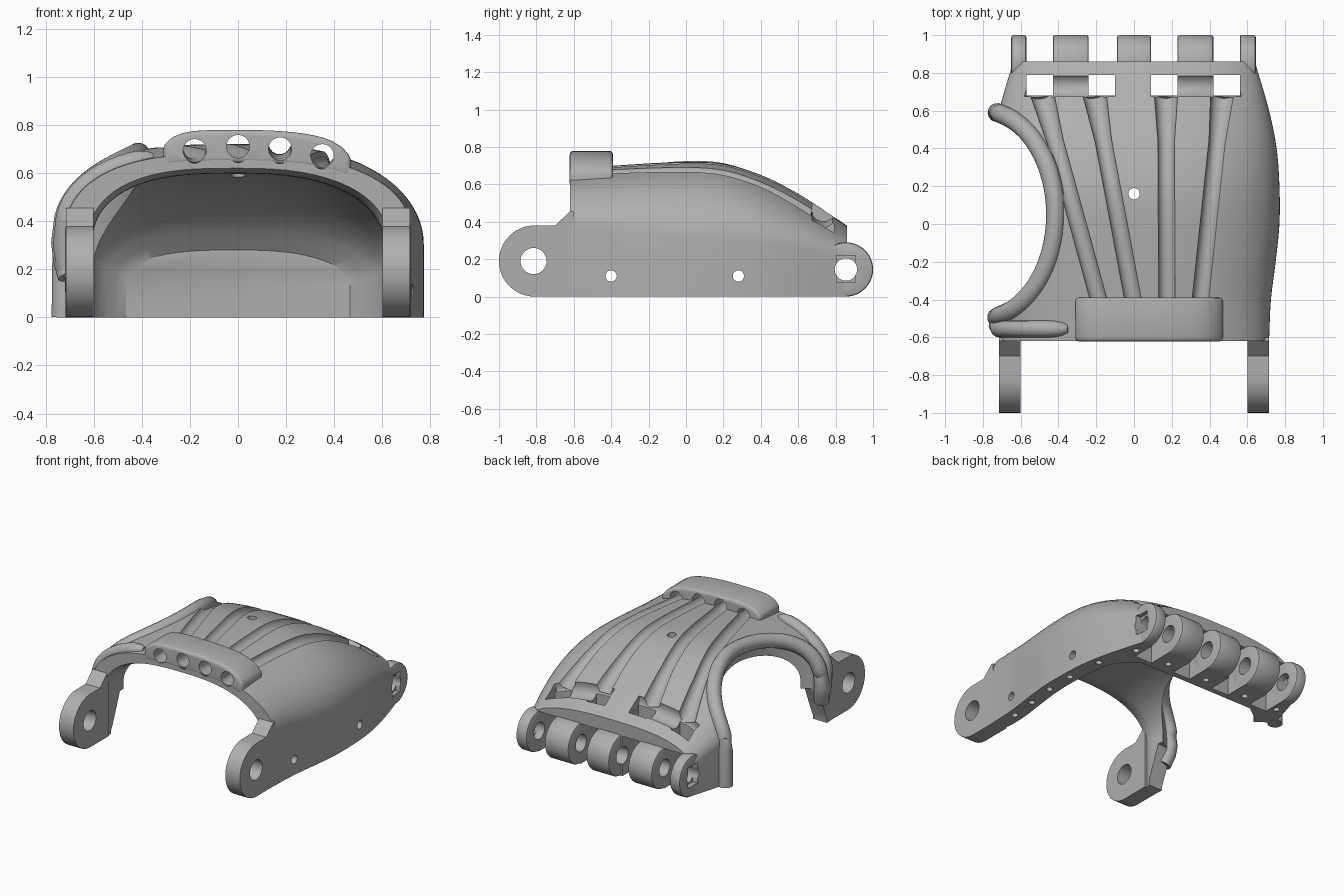
import bpy, bmesh, math
from mathutils import Matrix, Vector

if "Cube" in bpy.data.objects:
    bpy.data.objects.remove(bpy.data.objects["Cube"])

grey = bpy.data.materials.new("plain_grey")
grey.use_nodes = True
grey.diffuse_color = (0.43, 0.43, 0.43, 1)
grey.node_tree.nodes["Principled BSDF"].inputs["Base Color"].default_value = (0.43, 0.43, 0.43, 1)

# Profiles along the length, as (y, value)
CROWN = [(-0.62, 0.68), (-0.39, 0.70), (0, 0.72), (0.2, 0.71), (0.4, 0.65), (0.6, 0.55), (0.8, 0.42), (0.86, 0.38)]
WIDTH = [(-0.62, 0.715), (-0.4, 0.725), (-0.2, 0.75), (0, 0.77), (0.2, 0.77), (0.4, 0.755), (0.6, 0.715), (0.86, 0.64)]
SHOULDER = [(-0.62, 0.55), (0, 0.43), (0.3, 0.43), (0.6, 0.47), (0.86, 0.55)]
CEILING = [(-0.62, 0.62), (-0.54, 0.598), (0, 0.61), (0.2, 0.58), (0.4, 0.5), (0.55, 0.39), (0.64, 0.28)]
WALL = [(-0.62, 0.095), (-0.54, 0.115), (0.4, 0.12), (0.55, 0.15), (0.64, 0.24)]


def interp(table, y):
    """Smooth cubic through the table points."""
    y = min(max(y, table[0][0]), table[-1][0])
    n = len(table)
    i = max(k for k in range(n - 1) if table[k][0] <= y)

    def slope(k):
        a, b = table[max(k - 1, 0)], table[min(k + 1, n - 1)]
        return (b[1] - a[1]) / (b[0] - a[0])
    (y0, a), (y1, b) = table[i], table[i + 1]
    d = y1 - y0
    t = (y - y0) / d
    return ((1 + 2 * t) * (1 - t) ** 2 * a + t * (1 - t) ** 2 * d * slope(i)
            + t * t * (3 - 2 * t) * b + t * t * (t - 1) * d * slope(i + 1))


def side_shape(x, y):
    """Roundness power and shoulder height share; the thumb side is fuller."""
    return (2.5, interp(SHOULDER, y)) if x > 0 else (3, 0.55)


def surface_z(x, y):
    h, w = interp(CROWN, y), interp(WIDTH, y)
    p, f = side_shape(x, y)
    return h * (f + (1 - f) * math.sqrt(max(0, 1 - abs(x / w) ** p)))


def arch(y, w, h, base):
    """Closed arch section with upright legs."""
    pts = [Vector((w, y, base))]
    for i in range(41):
        t = math.pi * i / 40
        c = math.cos(t)
        p, f = side_shape(c, y)
        pts.append(Vector((math.copysign(w * abs(c) ** (2 / p), c), y, h * (f + (1 - f) * math.sin(t)))))
    return pts + [Vector((-w, y, base))]


def from_bmesh(name, bm):
    bmesh.ops.recalc_face_normals(bm, faces=bm.faces)
    me = bpy.data.meshes.new(name)
    bm.to_mesh(me)
    bm.free()
    ob = bpy.data.objects.new(name, me)
    me.materials.append(grey)
    bpy.context.collection.objects.link(ob)
    return ob


def loft(name, rings):
    bm = bmesh.new()
    vs = [[bm.verts.new(p) for p in r] for r in rings]
    n = len(rings[0])
    for a, b in zip(vs, vs[1:]):
        for i in range(n):
            j = (i + 1) % n
            bm.faces.new((a[i], a[j], b[j], b[i]))
    bm.faces.new(vs[0])
    bm.faces.new(vs[-1][::-1])
    return from_bmesh(name, bm)


def box(name, lo, hi):
    bm = bmesh.new()
    lo, hi = Vector(lo), Vector(hi)
    bmesh.ops.create_cube(bm, size=1, matrix=Matrix.Translation((lo + hi) / 2) @ Matrix.Diagonal((*(hi - lo), 1)))
    return from_bmesh(name, bm)


def rod(name, centre, axis, radius, length, sides=32):
    bm = bmesh.new()
    turn = Vector((0, 0, 1)).rotation_difference(Vector(axis)).to_matrix().to_4x4()
    bmesh.ops.create_cone(bm, cap_ends=True, segments=sides, radius1=radius, radius2=radius,
                          depth=length, matrix=Matrix.Translation(centre) @ turn)
    return from_bmesh(name, bm)


def bake(ob):
    """Replace an object by its evaluated mesh."""
    bpy.context.view_layer.update()
    dg = bpy.context.evaluated_depsgraph_get()
    me = bpy.data.meshes.new_from_object(ob.evaluated_get(dg))
    name = ob.name
    bpy.data.objects.remove(ob)
    new = bpy.data.objects.new(name, me)
    bpy.context.collection.objects.link(new)
    if not me.materials:
        me.materials.append(grey)
    return new


def tube(name, pts, radius, taper=lambda i: 1):
    cu = bpy.data.curves.new(name, "CURVE")
    cu.dimensions = "3D"
    cu.bevel_depth, cu.bevel_resolution, cu.use_fill_caps = radius, 5, True
    sp = cu.splines.new("POLY")
    sp.points.add(len(pts) - 1)
    for i, p in enumerate(pts):
        sp.points[i].co = (*p, 1)
        sp.points[i].radius = taper(i)
    ob = bpy.data.objects.new(name, cu)
    bpy.context.collection.objects.link(ob)
    return bake(ob)


def cut(ob, cutters):
    for c in cutters:
        c.hide_render = True
        m = ob.modifiers.new("cut", "BOOLEAN")
        m.operation, m.solver, m.object = "DIFFERENCE", "EXACT", c
    ob = bake(ob)
    for c in cutters:
        bpy.data.objects.remove(c)
    return ob


# Arched shell and its cavity
ys = [-0.62 + 1.48 * i / 36 for i in range(37)]
shell = loft("palm_shell", [arch(y, interp(WIDTH, y), interp(CROWN, y), 0) for y in ys])
ys = [-0.7] + [-0.62 + 1.26 * i / 40 for i in range(41)]
cutters = [loft("cavity", [arch(y, interp(WIDTH, y) - interp(WALL, y), interp(CEILING, y), -0.1) for y in ys])]

# Thumb opening, with the wrist leg slanted below it
CX, CY, RX, RY = -0.80, 0.05, 0.385, 0.55
ring = [(CX + RX * math.cos(a), CY + RY * math.sin(a)) for a in (math.tau * i / 72 for i in range(72))]
cutters.append(loft("thumb_cut", [[Vector((x, y, z)) for x, y in ring] for z in (-0.2, 1)]))
slant = ((-0.57, -0.05), (-0.565, 0.03), (-0.47, 0.27), (-0.4, 0.27), (-0.4, -0.05))
cutters.append(loft("leg_cut", [[Vector((x, y, z)) for y, z in slant] for x in (-1, -0.5)]))

# Cord grooves fanning out from the guide block
CORDS = [(-0.18, -0.49), (0, -0.21), (0.175, 0.17), (0.35, 0.47)]
for x0, x1 in CORDS:
    path = []
    for i in range(33):
        y = -0.68 + 1.38 * i / 32
        x = x0 + (x1 - x0) * max(0, y + 0.43) / 1.13
        path.append((x, y, surface_z(x, y) + 0.008))
    cutters.append(tube("groove", path, 0.046, lambda i: 1 + 0.4 * max(0, i - 26) / 6))

# Troughs joining each pair of grooves, then windows and finger gaps
for lo, hi in ((-0.57, -0.10), (0.09, 0.56)):
    xs = [lo + (hi - lo) * i / 12 for i in range(13)]
    cutters.append(tube("trough", [(x, 0.735, surface_z(x, 0.735) + 0.012) for x in xs], 0.066))
for lo, hi in ((-0.57, -0.43), (-0.24, -0.10), (0.09, 0.23), (0.42, 0.56)):
    cutters.append(box("window", (lo, 0.68, 0.2), (hi, 0.79, 1)))
    cutters.append(box("finger_gap", (lo, 0.68, -0.1), (hi, 1.1, 0.285)))

# Small drilled holes
cutters.append(rod("top_hole", (0, 0.16, 0.7), (0, 0, 1), 0.03, 0.6))
for y in (-0.4, 0.28):
    cutters.append(rod("side_hole", (0.72, y, 0.11), (1, 0, 0), 0.03, 0.4))
for y in (-0.43, -0.23, -0.02, 0.19, 0.46):
    cutters.append(rod("edge_hole", (interp(WIDTH, y) - 0.055, y, 0), (0, 0, 1), 0.022, 0.12, 16))
KNUCKLES = [(-0.65, -0.57), (-0.43, -0.24), (-0.09, 0.09), (0.23, 0.42), (0.56, 0.645)]
for lo, hi in KNUCKLES:
    cutters.append(rod("edge_hole", ((lo + hi) / 2, 0.74, 0), (0, 0, 1), 0.022, 0.12, 16))


def pin_cutters():
    out = [rod("pin_hole", (0, 0.855, 0.145), (1, 0, 0), 0.06, 2)]
    for s in (-1, 1):
        xs = sorted((s * 0.615, s * 0.8))
        out.append(box("pin_recess", (xs[0], 0.805, 0.075), (xs[1], 0.905, 0.22)))
    return out


shell = cut(shell, cutters + pin_cutters())
parts = [shell]

# Finger knuckles
for i, (lo, hi) in enumerate(KNUCKLES):
    k = rod("knuckle_%d" % (i + 1), ((lo + hi) / 2, 0.855, 0.145), (1, 0, 0), 0.145, hi - lo, 48)
    bev = k.modifiers.new("edge", "BEVEL")
    bev.width, bev.segments = 0.012, 2
    parts.append(cut(k, pin_cutters()))

# Wrist hinge plates
outline = [(-0.81 - 0.19 * math.sin(a), 0.19 - 0.19 * math.cos(a)) for a in (math.pi * i / 24 for i in range(25))]
outline += [(-0.70, 0.38), (-0.62, 0.455), (-0.6, 0.455), (-0.6, 0)]
for side, s in (("left", 1), ("right", -1)):
    plate = loft(side + "_wrist_hinge", [[Vector((s * x, y, z)) for y, z in outline] for x in (0.6, 0.714)])
    parts.append(cut(plate, [rod("wrist_hole", (s * 0.65, -0.815, 0.19), (1, 0, 0), 0.07, 0.4)]))

# Guide block with cord holes
xs = [-0.31 + 0.78 * i / 20 for i in range(21)]
top = [Vector((x, 0, surface_z(x, -0.5) + 0.088 - 0.05 * abs((x - 0.08) / 0.39) ** 8)) for x in xs]
low = [Vector((x, 0, surface_z(x, -0.5) - 0.05)) for x in reversed(xs)]
block = loft("cord_guide", [[p + Vector((0, y, 0)) for p in top + low] for y in (-0.622, -0.39)])
bev = block.modifiers.new("edge", "BEVEL")
bev.width, bev.segments, bev.limit_method, bev.angle_limit = 0.02, 3, "ANGLE", math.radians(40)
holes = [rod("cord_hole", (x, -0.5, z), (0, 1, 0), 0.048, 0.5) for (x, _), z in zip(CORDS, (0.693, 0.71, 0.70, 0.672))]
parts.append(cut(block, holes))

# Rounded rim around the thumb opening
rim = [(-0.70, -0.53, 0.17), (-0.72, -0.505, 0.24), (-0.728, -0.495, 0.31)]
for i in range(49):
    a = math.radians(78) * math.sin(math.pi / 2 * (i / 24 - 1))
    y = CY + RY * math.sin(a)
    x = max(CX + RX * math.cos(a), -0.995 * interp(WIDTH, y))
    rim.append((x, y, surface_z(x, y) - 0.018))
rim += [(-0.722, 0.59, 0.25), (-0.725, 0.59, 0)]
parts.append(tube("thumb_rim", rim, 0.05))

# Brace from the guide block down to the wrist
brace = []
for i in range(25):
    x = -0.35 - 0.365 * math.sin(math.pi / 2 * i / 24)
    brace.append((x, -0.555, surface_z(x, -0.555) - 0.004))
brace += [(-0.725, -0.535, 0.3), (-0.71, -0.53, 0.2)]
parts.append(tube("wrist_brace", brace, 0.045, lambda i: min(1, 0.45 + 0.3 * math.sqrt(i))))

# Smooth shading with crisp edges
for ob in bpy.context.selected_objects:
    ob.select_set(False)
for ob in parts:
    ob.select_set(True)
bpy.context.view_layer.objects.active = shell
bpy.ops.object.shade_smooth_by_angle(angle=math.radians(35))
